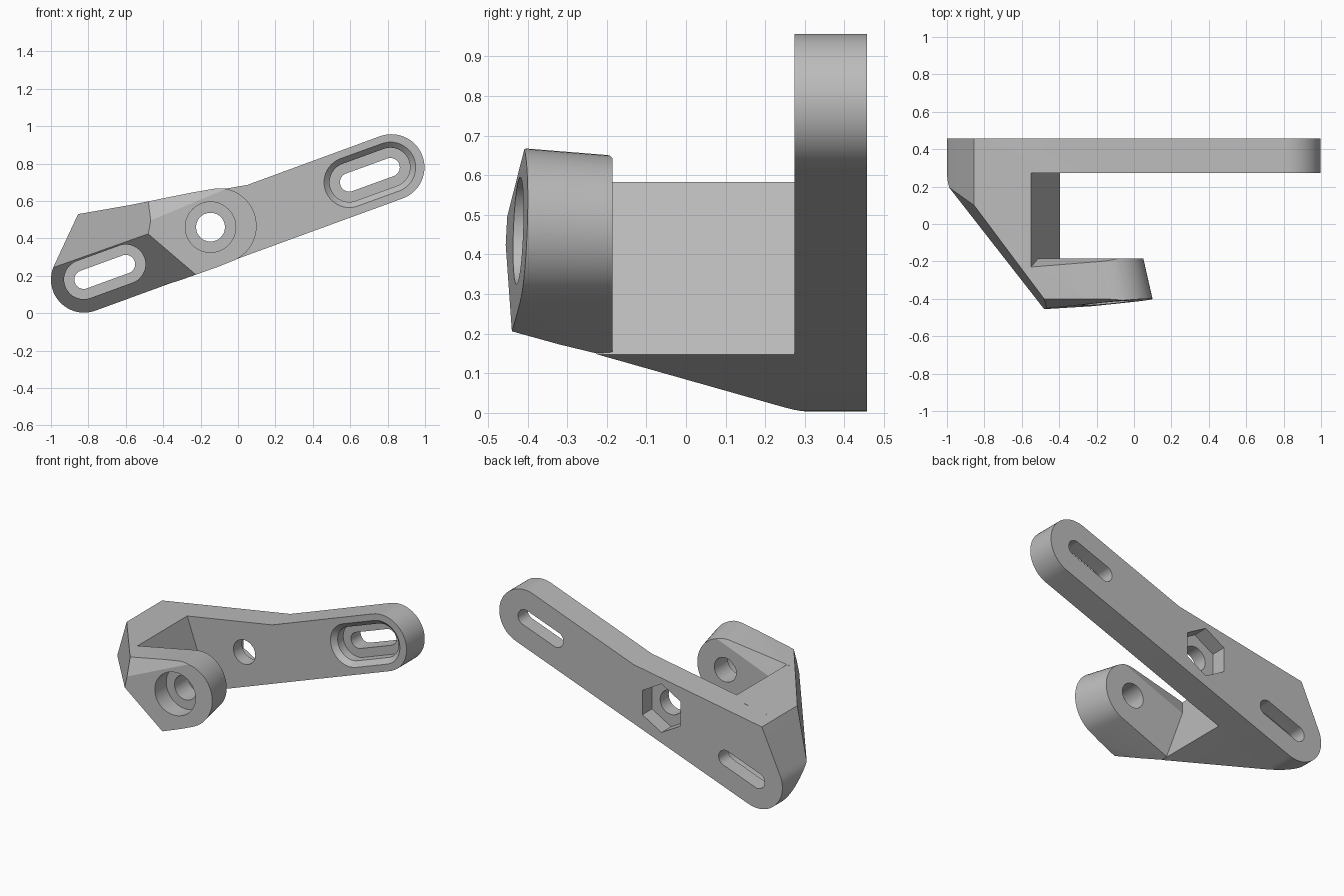
import bpy, bmesh
from math import sin, cos, radians
from mathutils import Vector

if "Cube" in bpy.data.objects:
    bpy.data.objects.remove(bpy.data.objects["Cube"], do_unlink=True)

grey = bpy.data.materials.new("plain_grey")
grey.use_nodes = True
grey.diffuse_color = (0.5, 0.5, 0.5, 1)
grey.node_tree.nodes["Principled BSDF"].inputs["Base Color"].default_value = (0.5, 0.5, 0.5, 1)


def arc(centre, r, a0=0, a1=360, n=48):
    """Points (x, z) along an arc, angles in degrees."""
    steps = [radians(a0 + (a1 - a0) * i / n) for i in range(n + 1)]
    if a1 - a0 == 360:
        steps.pop()
    return [(centre[0] + r * cos(a), centre[1] + r * sin(a)) for a in steps]


def at(y, outline):
    return [(x, y, z) for x, z in outline]


def cut(bm, a, b, c, keep_back=True):
    """Trim by the plane y = a + b*x + c*z."""
    normal = Vector((b, -1, c)) * (1 if keep_back else -1)
    geom = bm.verts[:] + bm.edges[:] + bm.faces[:]
    res = bmesh.ops.bisect_plane(bm, geom=geom, dist=1e-5, plane_co=(0, a, 0),
                                 plane_no=normal, clear_outer=True)
    edges = [e for e in res["geom_cut"] if isinstance(e, bmesh.types.BMEdge)]
    bmesh.ops.holes_fill(bm, edges=edges, sides=0)


def finish(name, bm):
    bmesh.ops.recalc_face_normals(bm, faces=bm.faces[:])
    mesh = bpy.data.meshes.new(name)
    bm.to_mesh(mesh)
    bm.free()
    mesh.materials.append(grey)
    ob = bpy.data.objects.new(name, mesh)
    bpy.context.collection.objects.link(ob)
    return ob


def hull(points):
    bm = bmesh.new()
    for p in points:
        bm.verts.new(p)
    res = bmesh.ops.convex_hull(bm, input=bm.verts[:])
    spare = [v for v in res["geom_interior"] if isinstance(v, bmesh.types.BMVert)]
    bmesh.ops.delete(bm, geom=list(set(spare)), context="VERTS")
    bmesh.ops.dissolve_limit(bm, angle_limit=radians(0.1), verts=bm.verts[:], edges=bm.edges[:])
    return bm


def prism(outline, y0, y1):
    """Extrude any outline, also a concave one, along y."""
    bm = bmesh.new()
    face = bm.faces.new([bm.verts.new(p) for p in at(y0, outline)])
    res = bmesh.ops.extrude_face_region(bm, geom=[face])
    moved = [v for v in res["geom"] if isinstance(v, bmesh.types.BMVert)]
    bmesh.ops.translate(bm, verts=moved, vec=(0, y1 - y0, 0))
    return bm


def combine(target, tool, operation):
    mod = target.modifiers.new("join", "BOOLEAN")
    mod.operation = operation
    mod.solver = "EXACT"
    mod.object = tool
    graph = bpy.context.evaluated_depsgraph_get()
    mesh = bpy.data.meshes.new_from_object(target.evaluated_get(graph))
    target.modifiers.clear()
    target.data = mesh
    bpy.data.objects.remove(tool, do_unlink=True)


# Slanted trimming planes: y = a + b*x + c*z
def plane(x, y, z, b, c):
    return (y - b * x - c * z, b, c)


LOWER_SIDE = plane(-0.23, -0.44, 0.21, -0.887, -1.107)
UPPER_SIDE = plane(-0.855, 0.10, 0.53, -1.392, 0.317)
FRONT = plane(-0.23, -0.44, 0.21, 0.0915, 0.0355)
FRONT_TOP = plane(-0.48, -0.40, 0.60, -0.0957, 0.4826)
INNER_TOP = plane(-0.55, -0.23, 0.585, 0.143, -0.374)
BACK, PLATE_FRONT, ARM_BACK, FLOOR = 0.457, 0.274, -0.185, 0.36

left_end = arc((-0.823, 0.18), 0.177, 154, 290, 24)
right_end = arc((0.82, 0.78), 0.177, -70, 110, 28)
shoulder = (-0.855, 0.53)

# Back plate
bm = prism(left_end + right_end + [(0.05, 0.686), shoulder], PLATE_FRONT, BACK)
cut(bm, *LOWER_SIDE)
bracket = finish("bracket", bm)

# Bridge joining the plate to the arm
bridge = left_end + [(-0.395, 0.148), (-0.55, 0.583), shoulder]
bm = hull(at(-0.5, bridge) + at(0.32, bridge))
for p in (LOWER_SIDE, UPPER_SIDE, FRONT, FRONT_TOP):
    cut(bm, *p)
combine(bracket, finish("bridge", bm), "UNION")

# Forward arm with a tapered round end
root = [(-0.6, 0.073), (-0.6, 0.574)]
bm = hull(at(-0.47, root + arc((-0.088, 0.47), 0.203)) +
          at(ARM_BACK, root + arc((-0.14, 0.46), 0.19)))
for p in (LOWER_SIDE, UPPER_SIDE, FRONT, FRONT_TOP):
    cut(bm, *p)
cut(bm, *INNER_TOP, keep_back=False)
combine(bracket, finish("arm", bm), "UNION")


def bore(name, y0, y1, ring0, ring1=None):
    combine(bracket, finish(name, hull(at(y0, ring0) + at(y1, ring1 or ring0))), "DIFFERENCE")


# Bolt hole, head recess and hexagonal nut pocket
bolt = (-0.147, 0.46)
bore("bolt_hole", -0.7, 0.7, arc(bolt, 0.077))
bore("head_recess", -0.7, -0.32, arc(bolt, 0.135))
bore("nut_pocket", FLOOR, 0.7, arc(bolt, 0.155, 30, 390, 6))


# Mounting slots
def slot(c0, c1, r):
    return arc(c0, r) + arc(c1, r)


left_slot = ((-0.825, 0.18), (-0.60, 0.262))
right_slot = ((0.595, 0.70), (0.815, 0.78))
for label, ends, start in (("left", left_slot, -0.7), ("right", right_slot, 0.2)):
    bore(label + "_slot", 0.1, 0.7, slot(*ends, 0.05))
    bore(label + "_slot_recess", start, FLOOR, slot(*ends, 0.105))
bore("slot_chamfer", 0.264, 0.309, slot(*right_slot, 0.145), slot(*right_slot, 0.1))

# Smooth round walls, crisp edges
bpy.ops.object.select_all(action="DESELECT")
bracket.select_set(True)
bpy.context.view_layer.objects.active = bracket
bpy.ops.object.shade_smooth_by_angle(angle=radians(15))
